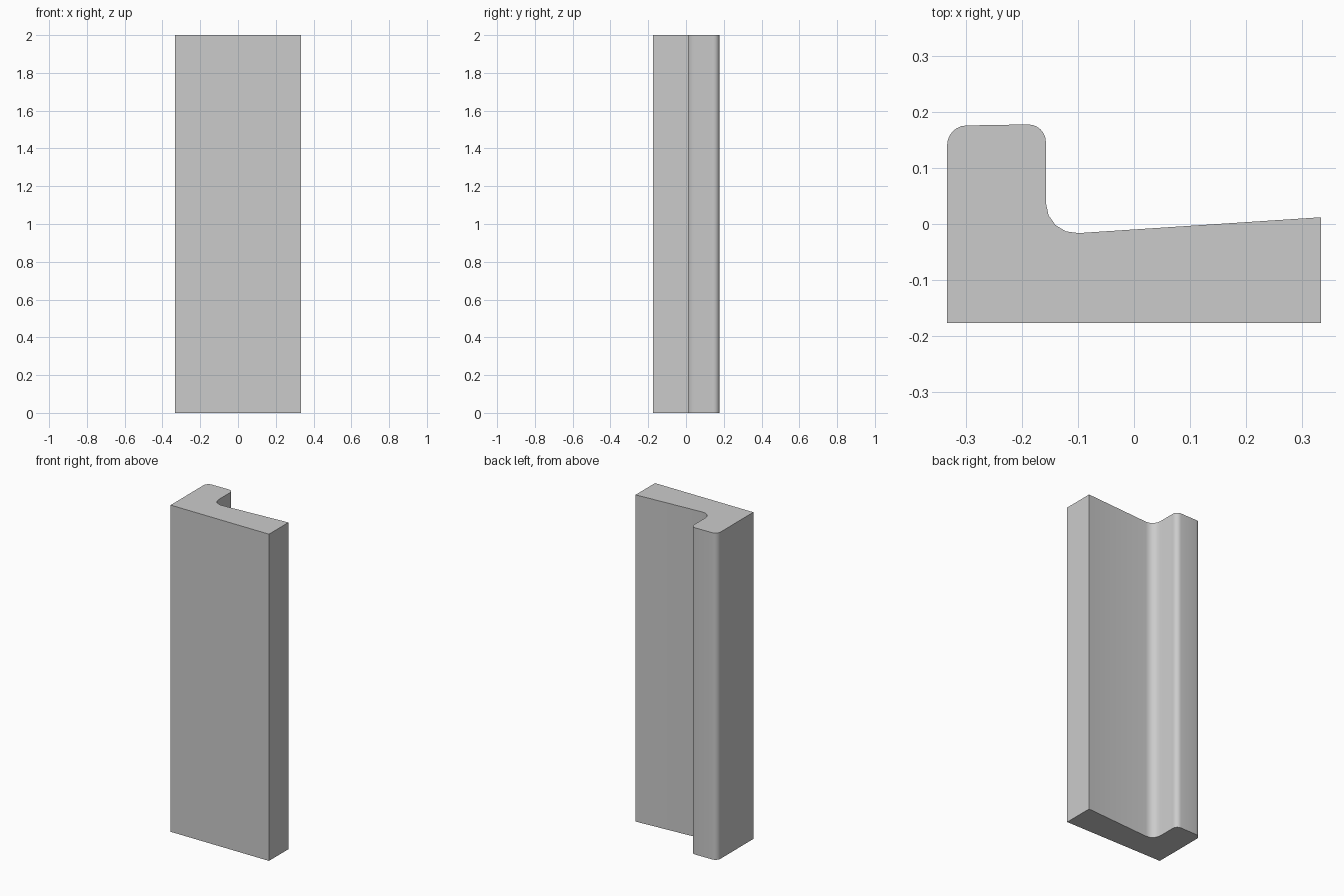
import bpy
import bmesh
import math
from mathutils import Vector
from mathutils.geometry import interpolate_bezier

cube = bpy.data.objects.get("Cube")
if cube:
    bpy.data.objects.remove(cube, do_unlink=True)

HEIGHT = 2.0

# Plain grey material
grey = bpy.data.materials.new("light grey")
grey.use_nodes = True
colour = (0.6, 0.6, 0.6, 1.0)
grey.diffuse_color = colour
grey.node_tree.nodes["Principled BSDF"].inputs["Base Color"].default_value = colour

# Cross-section corners: x, y, fillet size, fillet points
corners = [
    (-0.333, -0.176, 0, 1),
    (0.333, -0.176, 0, 1),
    (0.333, 0.012, 0, 1),
    (-0.157, -0.02, 0.058, 5),
    (-0.157, 0.178, 0.032, 7),
    (-0.333, 0.175, 0.034, 7),
]


def rounded_outline(corners):
    """Replace each filleted corner with a circular-looking curve."""
    points = []
    for i, (x, y, size, count) in enumerate(corners):
        here = Vector((x, y, 0))
        if not size:
            points.append(here)
            continue
        before = Vector((*corners[i - 1][:2], 0))
        after = Vector((*corners[(i + 1) % len(corners)][:2], 0))
        start = here + (before - here).normalized() * size
        end = here + (after - here).normalized() * size
        points += interpolate_bezier(start, start.lerp(here, 0.55),
                                     end.lerp(here, 0.55), end, count)
    return points


# Extrude the section into the upright strip
bm = bmesh.new()
base = bm.faces.new([bm.verts.new(p) for p in rounded_outline(corners)])
top = bmesh.ops.extrude_face_region(bm, geom=[base], use_keep_orig=True)["geom"]
bmesh.ops.translate(bm, vec=(0, 0, HEIGHT),
                    verts=[v for v in top if isinstance(v, bmesh.types.BMVert)])
bmesh.ops.recalc_face_normals(bm, faces=bm.faces)
mesh = bpy.data.meshes.new("moulding_strip")
bm.to_mesh(mesh)
bm.free()
mesh.materials.append(grey)

strip = bpy.data.objects.new("moulding_strip", mesh)
bpy.context.collection.objects.link(strip)

# Smooth fillets, sharp ends and edges
bpy.ops.object.select_all(action="DESELECT")
strip.select_set(True)
bpy.context.view_layer.objects.active = strip
bpy.ops.object.shade_smooth_by_angle(angle=math.radians(35))
